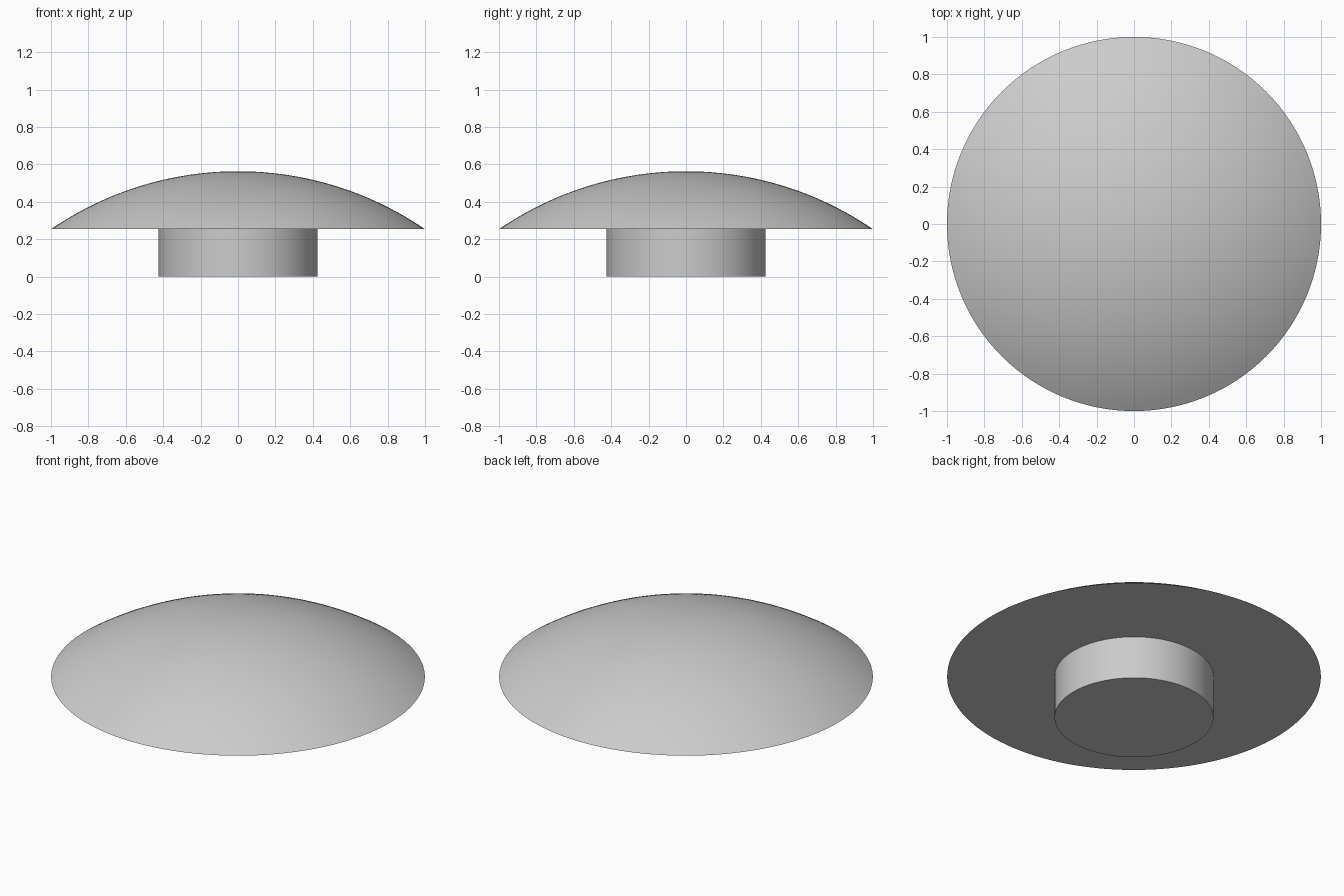
import bpy
import bmesh
from math import asin, cos, sin, pi, radians

cube = bpy.data.objects.get("Cube")
if cube:
    bpy.data.objects.remove(cube, do_unlink=True)

RIM_RADIUS = 1.0
RIM_Z = 0.253
CAP_HEIGHT = 0.31
STEM_RADIUS = 0.425
SEGMENTS = 128
RINGS = 24

# Single plain grey finish
grey = bpy.data.materials.new("light_grey")
grey.use_nodes = True
colour = (0.6, 0.6, 0.6, 1)
grey.diffuse_color = colour
grey.node_tree.nodes["Principled BSDF"].inputs["Base Color"].default_value = colour


def lathe(name, profile):
    """Revolve an (r, z) profile about z, running from the bottom axis point upward."""
    bm = bmesh.new()
    verts = [bm.verts.new((r, 0, z)) for r, z in profile]
    edges = [bm.edges.new(pair) for pair in zip(verts, verts[1:])]
    bmesh.ops.spin(bm, geom=verts + edges, axis=(0, 0, 1), cent=(0, 0, 0),
                   angle=2 * pi, steps=SEGMENTS, use_duplicate=False)
    bmesh.ops.remove_doubles(bm, verts=bm.verts, dist=0.0001)
    bmesh.ops.recalc_face_normals(bm, faces=bm.faces)
    mesh = bpy.data.meshes.new(name)
    bm.to_mesh(mesh)
    bm.free()
    mesh.materials.append(grey)
    obj = bpy.data.objects.new(name, mesh)
    bpy.context.collection.objects.link(obj)
    bpy.ops.object.select_all(action="DESELECT")
    obj.select_set(True)
    bpy.context.view_layer.objects.active = obj
    bpy.ops.object.shade_smooth_by_angle(angle=radians(30))
    return obj


# Domed cap: a spherical segment with a flat underside
sphere_radius = (RIM_RADIUS ** 2 + CAP_HEIGHT ** 2) / (2 * CAP_HEIGHT)
centre_z = RIM_Z + CAP_HEIGHT - sphere_radius
half_angle = asin(RIM_RADIUS / sphere_radius)
arc = [half_angle * (1 - i / RINGS) for i in range(RINGS + 1)]
dome = [(sphere_radius * sin(a), centre_z + sphere_radius * cos(a)) for a in arc]
lathe("domed_cap", [(0, RIM_Z)] + dome)

# Short cylindrical stem under the cap
lathe("stem", [(0, 0), (STEM_RADIUS, 0), (STEM_RADIUS, RIM_Z), (0, RIM_Z)])
